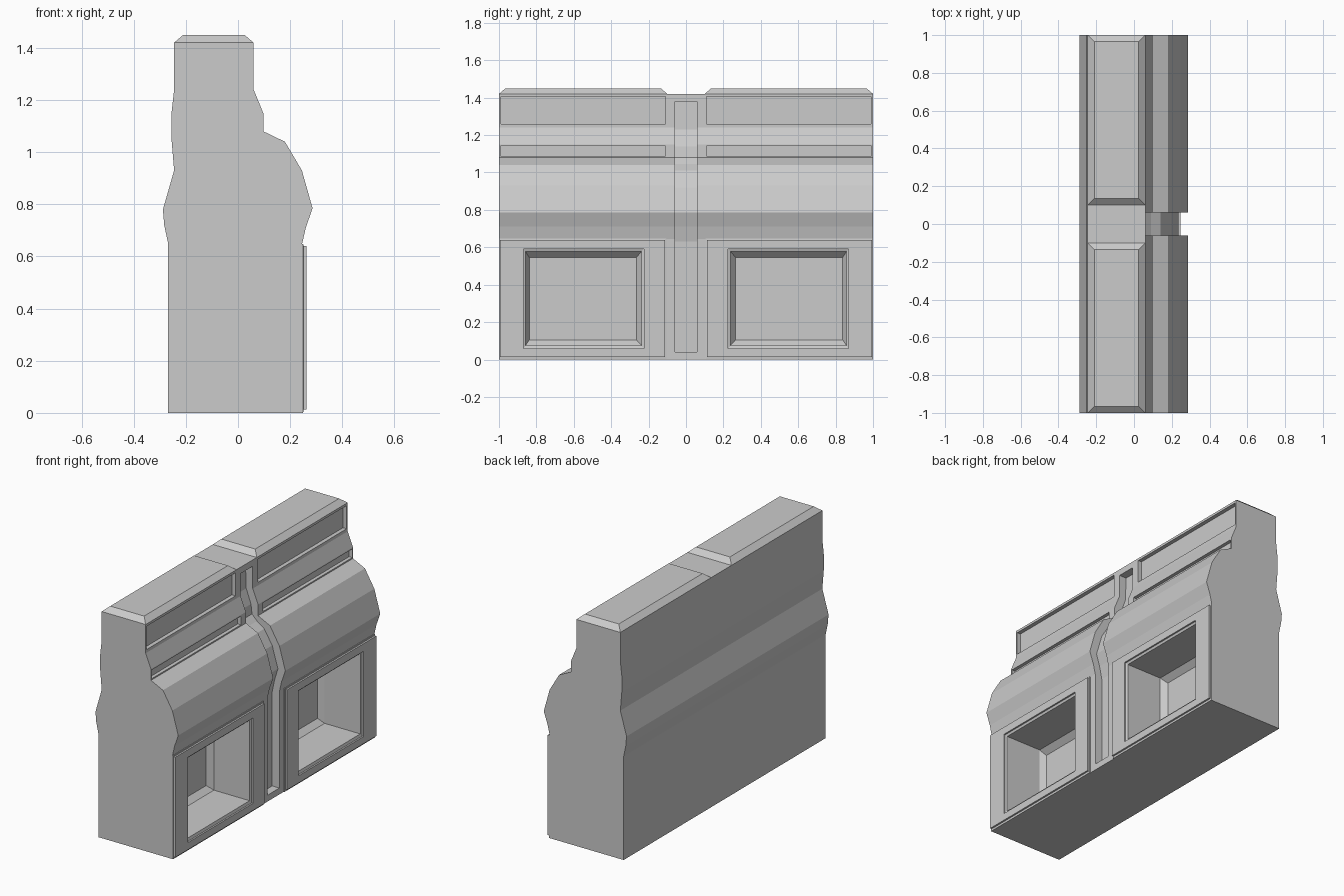
import bpy, bmesh

if "Cube" in bpy.data.objects:
    bpy.data.objects.remove(bpy.data.objects["Cube"])

def make_object(name, bm):
    bmesh.ops.recalc_face_normals(bm, faces=bm.faces)
    mesh = bpy.data.meshes.new(name)
    bm.to_mesh(mesh)
    bm.free()
    ob = bpy.data.objects.new(name, mesh)
    bpy.context.collection.objects.link(ob)
    return ob

def extrude_profile(name, pts, y0, y1):
    """Extrude an x,z outline along y."""
    bm = bmesh.new()
    face = bm.faces.new([bm.verts.new((x, y0, z)) for x, z in pts])
    ext = bmesh.ops.extrude_face_region(bm, geom=[face])["geom"]
    verts = [v for v in ext if isinstance(v, bmesh.types.BMVert)]
    bmesh.ops.translate(bm, verts=verts, vec=(0, y1 - y0, 0))
    return make_object(name, bm)

def loft(name, sections, axis="x", side=1):
    """Stack rectangles (level, a0, a1, b0, b1) along x (a=y, b=z) or z (a=x, b=y)."""
    bm = bmesh.new()
    rings = []
    for lv, a0, a1, b0, b1 in sections:
        ring = []
        for a, b in ((a0, b0), (a1, b0), (a1, b1), (a0, b1)):
            co = (lv, a * side, b) if axis == "x" else (a, b * side, lv)
            ring.append(bm.verts.new(co))
        rings.append(ring)
    for r, s in zip(rings, rings[1:]):
        for i in range(4):
            j = (i + 1) % 4
            bm.faces.new((r[i], r[j], s[j], s[i]))
    bm.faces.new(rings[0])
    bm.faces.new(rings[-1])
    return make_object(name, bm)

def cut(ob, cutter):
    mod = ob.modifiers.new("cut", "BOOLEAN")
    mod.operation = "DIFFERENCE"
    mod.solver = "EXACT"
    mod.object = cutter
    bpy.context.view_layer.objects.active = ob
    bpy.ops.object.modifier_apply(modifier=mod.name)

# Main wall: one constant outline along the whole length
front = [(0.245, 0), (0.245, 0.645), (0.26, 0.71), (0.286, 0.785), (0.245, 0.93),
         (0.18, 1.04), (0.097, 1.08), (0.097, 1.15), (0.06, 1.24), (0.06, 1.42)]
back = [(-0.245, 1.42), (-0.245, 1.24), (-0.255, 1.15), (-0.255, 1.05), (-0.245, 0.93),
        (-0.288, 0.78), (-0.283, 0.72), (-0.268, 0.65), (-0.268, 0)]
body = extrude_profile("wall_body", front + back, -1, 1)

# Central vertical channel, following the front outline at a constant depth
channel = extrude_profile("channel_cutter", [
    (0.4, 0.04), (0.195, 0.04), (0.195, 0.63), (0.212, 0.71), (0.235, 0.785),
    (0.195, 0.92), (0.14, 1.01), (0.09, 1.045), (0.055, 1.08), (0.048, 1.14),
    (0.015, 1.23), (0.01, 1.38), (0.4, 1.38)], -0.06, 0.06)
cutters = [channel]
cut(body, channel)

for side, tag in ((1, "right"), (-1, "left")):
    # Sloped cap on top
    loft("top_cap_" + tag, [(1.419, -0.245, 0.06, 0.1, 1),
                            (1.42, -0.245, 0.06, 0.1, 1),
                            (1.45, -0.21, 0.025, 0.135, 0.965)], "z", side)
    # Raised frame around the window recess
    frame = loft("panel_frame_" + tag, [(0.235, 0.105, 1, 0.0, 0.648),
                                        (0.25, 0.105, 1, 0.0, 0.648),
                                        (0.251, 0.112, 0.995, 0.013, 0.64),
                                        (0.262, 0.112, 0.995, 0.013, 0.64)], "x", side)
    # Deep window recess with stepped lip and chamfered back
    window = loft("window_cutter", [(0.32, 0.225, 0.87, 0.058, 0.592),
                                    (0.252, 0.225, 0.87, 0.058, 0.592),
                                    (0.247, 0.238, 0.858, 0.075, 0.578),
                                    (0.0, 0.238, 0.858, 0.075, 0.578),
                                    (-0.035, 0.265, 0.838, 0.105, 0.545)], "x", side)
    # Shallow strips recessed into the upper faces
    upper = loft("upper_cutter", [(0.2, 0.11, 0.99, 1.26, 1.405),
                                  (0.035, 0.11, 0.99, 1.26, 1.405)], "x", side)
    lower = loft("lower_cutter", [(0.2, 0.11, 0.993, 1.088, 1.142),
                                  (0.075, 0.11, 0.993, 1.088, 1.142)], "x", side)
    cut(frame, window)
    for c in (window, upper, lower):
        cut(body, c)
        cutters.append(c)

for c in cutters:
    bpy.data.objects.remove(c, do_unlink=True)
